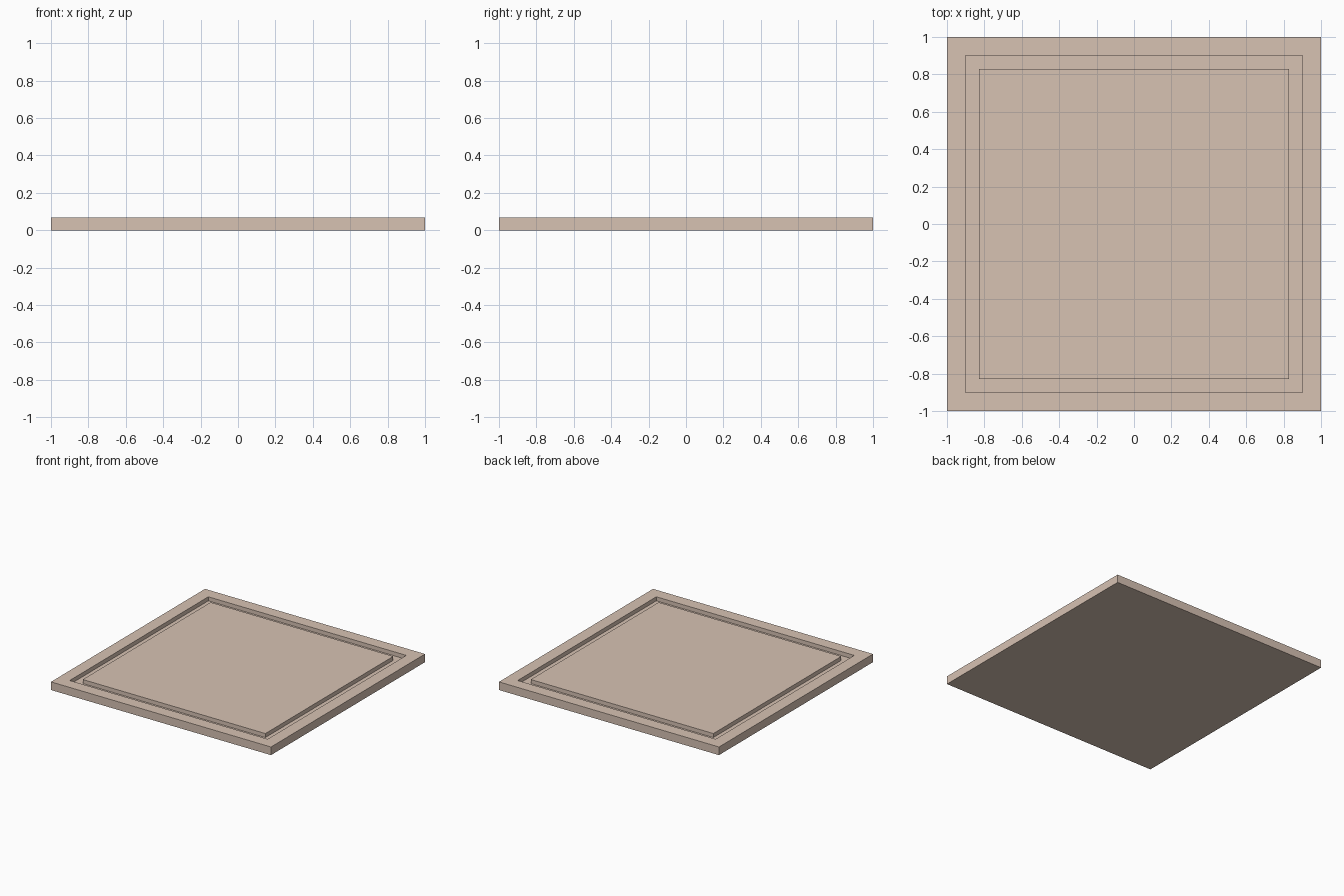
import bpy, bmesh

if "Cube" in bpy.data.objects:
    bpy.data.objects.remove(bpy.data.objects["Cube"])

HEIGHT = 0.067       # slab thickness
FLOOR = 0.034        # height of the groove floor
OUTER, GROOVE_OUT, GROOVE_IN = 1.0, 0.90, 0.83

# Nested square loops from the underside, up the rim, through the groove to the panel
steps = [(OUTER, 0), (OUTER, HEIGHT), (GROOVE_OUT, HEIGHT), (GROOVE_OUT, FLOOR),
         (GROOVE_IN, FLOOR), (GROOVE_IN, HEIGHT)]

bm = bmesh.new()
loops = [[bm.verts.new((sx * r, sy * r, z))
          for sx, sy in ((-1, -1), (1, -1), (1, 1), (-1, 1))]
         for r, z in steps]
for a, b in zip(loops, loops[1:]):
    for i in range(4):
        j = (i + 1) % 4
        bm.faces.new((a[i], a[j], b[j], b[i]))

# Underside and raised centre panel
bm.faces.new(loops[0][::-1])
bm.faces.new(loops[-1])
bmesh.ops.recalc_face_normals(bm, faces=bm.faces)

mesh = bpy.data.meshes.new("grooved_board")
bm.to_mesh(mesh)
bm.free()
board = bpy.data.objects.new("grooved_board", mesh)
bpy.context.collection.objects.link(board)

# Pale wood colour
wood = bpy.data.materials.new("pale_wood")
wood.diffuse_color = (0.68, 0.54, 0.45, 1)
wood.use_nodes = True
wood.node_tree.nodes["Principled BSDF"].inputs["Base Color"].default_value = wood.diffuse_color
mesh.materials.append(wood)
